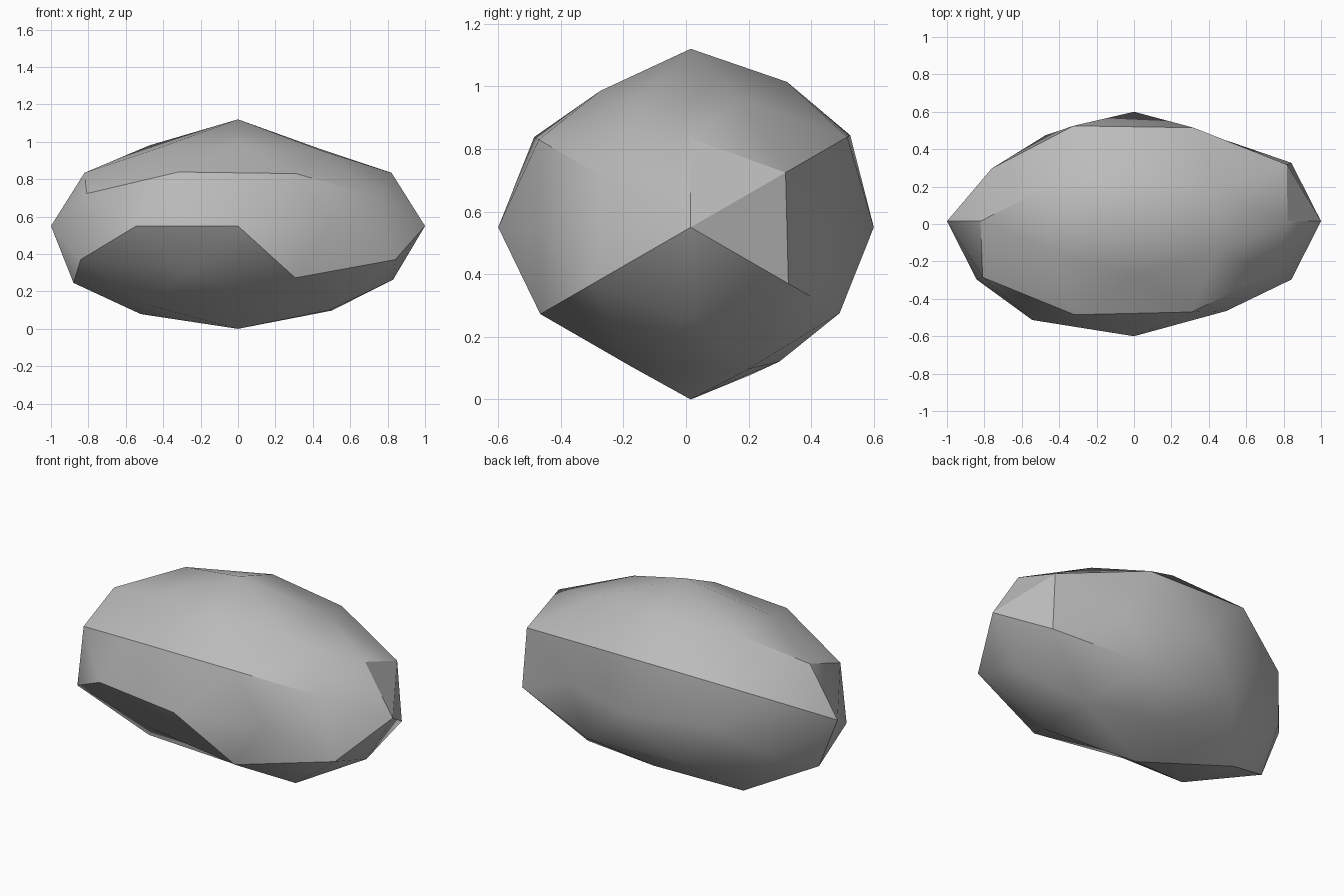
import bpy, bmesh, math
from mathutils import Vector

if "Cube" in bpy.data.objects:
    bpy.data.objects.remove(bpy.data.objects["Cube"], do_unlink=True)

RADII = Vector((1.0, 0.6, 0.56))
CENTRE = Vector((0, 0.015, 0.55))

# Bulge of each point, per direction family; signs run + then - in x, y, z order
FAMILIES = [
    ((1, 0, 0), (1.0, 1.0)),
    ((0, 1, 0), (0.975, 1.025)),
    ((0, 0, 1), (1.018, 0.982)),
    ((0, 0.526, 0.851), (0.975, 0.9, 0.915, 0.78)),
    ((0.526, 0.851, 0), (0.87, 0.94, 0.9, 1.035)),
    ((0.851, 0, 0.526), (0.965, 0.975, 0.965, 1.034)),
    ((0.5, 0.309, 0.809), (0.9, 1.0, 0.89, 0.99, 0.95, 1.04, 0.9, 0.94)),
    ((0.309, 0.809, 0.5), (1.03, 0.98, 1.0, 0.99, 1.05, 0.95, 1.03, 0.87)),
    ((0.809, 0.5, 0.309), (1.01, 1.04, 0.92, 1.04, 0.94, 0.94, 1.0, 1.04)),
]


def signs(value):
    return (1, -1) if value else (1,)


# Round triangulated ball from the direction families
bm = bmesh.new()
bulge = {}
for (x, y, z), factors in FAMILIES:
    points = [Vector((x * a, y * b, z * c)).normalized()
              for a in signs(x) for b in signs(y) for c in signs(z)]
    for point, factor in zip(points, factors):
        bulge[bm.verts.new(point)] = factor
bmesh.ops.convex_hull(bm, input=list(bm.verts))

# Stretch it and push each point in or out to make the stone uneven
for vert, factor in bulge.items():
    vert.co = CENTRE + vert.co * RADII * factor
bmesh.ops.recalc_face_normals(bm, faces=list(bm.faces))

mesh = bpy.data.meshes.new("rock")
bm.to_mesh(mesh)
bm.free()
rock = bpy.data.objects.new("rock", mesh)
bpy.context.collection.objects.link(rock)

# Grey stone
stone = bpy.data.materials.new("grey stone")
stone.use_nodes = True
colour = (0.5, 0.5, 0.5, 1)
stone.diffuse_color = colour
stone.node_tree.nodes["Principled BSDF"].inputs["Base Color"].default_value = colour
mesh.materials.append(stone)

# Soft shading with the stronger ridges kept sharp
bpy.ops.object.select_all(action="DESELECT")
rock.select_set(True)
bpy.context.view_layer.objects.active = rock
bpy.ops.object.shade_smooth_by_angle(angle=math.radians(30))
